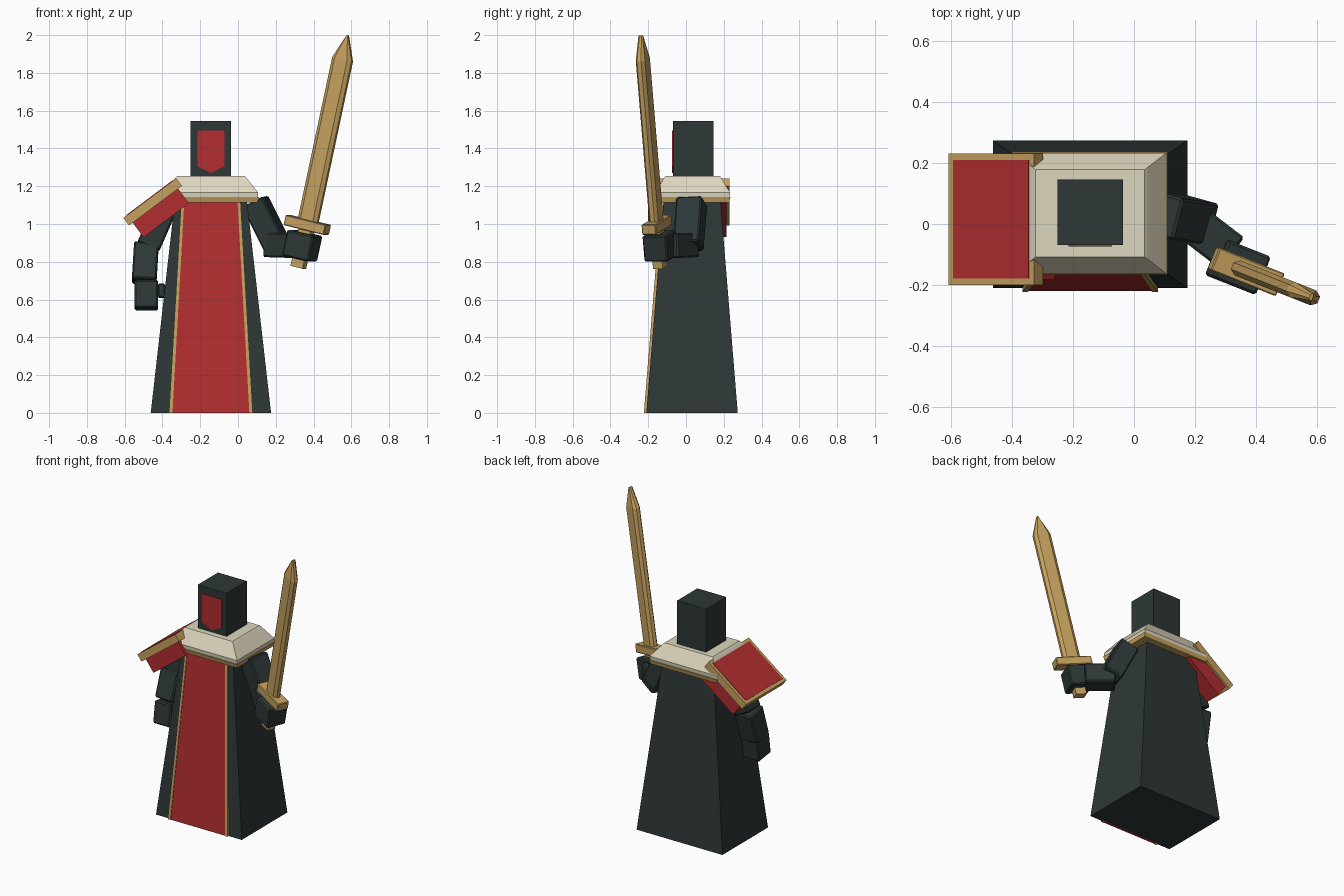
import bpy, bmesh, math
from mathutils import Vector, Matrix

if "Cube" in bpy.data.objects:
    bpy.data.objects.remove(bpy.data.objects["Cube"])


def material(name, rgb):
    m = bpy.data.materials.new(name)
    m.diffuse_color = (*rgb, 1)
    m.use_nodes = True
    m.node_tree.nodes["Principled BSDF"].inputs["Base Color"].default_value = m.diffuse_color
    return m


DARK = material("dark_cloth", (0.027, 0.038, 0.038))
RED = material("red_cloth", (0.445, 0.027, 0.03))
GOLD = material("gold", (0.558, 0.356, 0.112))
BONE = material("bone_white", (0.73, 0.68, 0.515))


def make(name, verts, faces, mat, bevel=0):
    me = bpy.data.meshes.new(name)
    me.from_pydata([tuple(v) for v in verts], [], faces)
    bm = bmesh.new()
    bm.from_mesh(me)
    bmesh.ops.recalc_face_normals(bm, faces=bm.faces[:])
    bm.to_mesh(me)
    bm.free()
    me.materials.append(mat)
    ob = bpy.data.objects.new(name, me)
    bpy.context.collection.objects.link(ob)
    if bevel:
        mod = ob.modifiers.new("edge_bevel", 'BEVEL')
        mod.width, mod.segments = bevel, 1
    return ob


def loft(name, rings, mat, bevel=0):
    """Join rings of equal point count and cap both ends."""
    n = len(rings[0])
    faces = [tuple(range(n)), tuple(range((len(rings) - 1) * n, len(rings) * n))]
    for r in range(len(rings) - 1):
        for i in range(n):
            j = (i + 1) % n
            faces.append((r * n + i, r * n + j, (r + 1) * n + j, (r + 1) * n + i))
    return make(name, [p for ring in rings for p in ring], faces, mat, bevel)


def rect(cx, cy, z, hx, hy):
    return [(cx - hx, cy - hy, z), (cx + hx, cy - hy, z),
            (cx + hx, cy + hy, z), (cx - hx, cy + hy, z)]


def frame(x, z):
    """Rotation whose local z is z and whose local x is close to x."""
    z = Vector(z).normalized()
    y = z.cross(Vector(x)).normalized()
    return Matrix((y.cross(z), y, z)).transposed()


def box(name, center, size, mat, rot=Matrix.Identity(3), bevel=0):
    hx, hy, hz = (s / 2 for s in size)
    rings = [[Vector(center) + rot @ Vector(p) for p in rect(0, 0, z, hx, hy)]
             for z in (-hz, hz)]
    return loft(name, rings, mat, bevel)


def limb(name, p0, p1, width, depth, side=(1, 0, 0)):
    p0, p1 = Vector(p0), Vector(p1)
    return box(name, (p0 + p1) / 2, (width, depth, (p1 - p0).length), DARK,
               frame(side, p1 - p0), 0.008)


# Robe
CX, CY = -0.1435, 0.032
loft("robe", [rect(CX, CY, 0, 0.3185, 0.242), rect(CX, CY, 1.13, 0.19, 0.15)], DARK)


# Front panel and its gold edges, following the sloping front of the robe
def front_strip(name, low, high, out, mat):
    def ring(z, xs):
        y = -0.21 + 0.092 * z / 1.13
        return [(xs[0], y - out, z), (xs[1], y - out, z),
                (xs[1], y + 0.01, z), (xs[0], y + 0.01, z)]
    loft(name, [ring(0, low), ring(1.125, high)], mat)


front_strip("front_panel", (-0.347, 0.06), (-0.284, -0.003), 0.009, RED)
for name, s in (("panel_edge_left", -1), ("panel_edge_right", 1)):
    front_strip(name, sorted((CX + s * 0.2035, CX + s * 0.222)),
                sorted((CX + s * 0.1405, CX + s * 0.157)), 0.013, GOLD)

# Collar and trim
loft("collar_trim", [rect(CX, 0.035, 1.115, 0.247, 0.194),
                     rect(CX, 0.035, 1.142, 0.2535, 0.2005)], GOLD)
loft("collar", [rect(CX, 0.035, 1.142, 0.248, 0.196),
                rect(CX, 0.035, 1.167, 0.25, 0.198),
                rect(CX, 0.035, 1.245, 0.188, 0.15),
                rect(CX, 0.035, 1.255, 0.178, 0.143)], BONE)

# Head and face plate
box("head", (CX, 0.039, 1.3725), (0.214, 0.214, 0.345), DARK)
face = [(-0.072, 1.495), (-0.072, 1.305), (CX, 1.27), (-0.215, 1.305), (-0.215, 1.495)]
loft("face_plate", [[(x, y, z) for x, z in face] for y in (-0.073, -0.066)], RED)

# Shoulder guard: red body, gold slab, red inlay
u, n = Vector((0.8, 0, 0.6)), Vector((-0.6, 0, 0.8))
tilt = frame(u, n)
corner = Vector((-0.577, 0.015, 0.992))
box("shoulder_guard_body", Vector((-0.5, 0.0165, 0.93)) + u * 0.15 + n * 0.05,
    (0.30, 0.397, 0.10), RED, tilt)
box("shoulder_guard_rim", corner + u * 0.175 + n * 0.025, (0.35, 0.43, 0.05), GOLD, tilt)
box("shoulder_guard_inlay", corner + u * 0.175 + n * 0.05, (0.308, 0.388, 0.006), RED, tilt)

# Lowered arm
limb("left_upper_arm", (-0.37, 0.035, 1.12), (-0.475, 0.03, 0.88), 0.125, 0.14)
limb("left_forearm", (-0.485, 0.03, 0.89), (-0.497, -0.02, 0.695), 0.13, 0.135)
limb("left_hand", (-0.485, -0.04, 0.695), (-0.485, -0.06, 0.55), 0.125, 0.13)
limb("left_thumb", (-0.405, -0.07, 0.685), (-0.405, -0.075, 0.61), 0.04, 0.05)

# Raised arm
limb("right_upper_arm", (0.09, 0.03, 1.12), (0.21, 0.012, 0.88), 0.125, 0.14, (1, -0.25, 0))
limb("right_forearm", (0.17, 0.02, 0.89), (0.32, -0.095, 0.885), 0.13, 0.13, (0, 0, 1))

# Sword, built along its own axis
up = Vector((0.18, -0.071, 0.845)).normalized()
grip = frame((0.93, -0.37, -0.2), up)
guard = Vector((0.367, -0.155, 0.995))
box("right_hand", (0.34, -0.137, 0.885), (0.155, 0.135, 0.14), DARK, grip, 0.008)
box("sword_handle", guard - up * 0.11, (0.07, 0.055, 0.24), GOLD, grip)
box("sword_guard", guard, (0.235, 0.08, 0.055), GOLD, grip, 0.004)


def blade_ring(t, w, d):
    pts = [(-w, -d * 0.45), (-w * 0.65, -d), (w * 0.65, -d), (w, -d * 0.45),
           (w, d * 0.45), (w * 0.65, d), (-w * 0.65, d), (-w, d * 0.45)]
    return [guard + grip @ Vector((x, y, t)) for x, y in pts]


loft("sword_blade", [blade_ring(0.02, 0.056, 0.026), blade_ring(0.90, 0.056, 0.026),
                     blade_ring(1.028, 0.005, 0.012)], GOLD)
